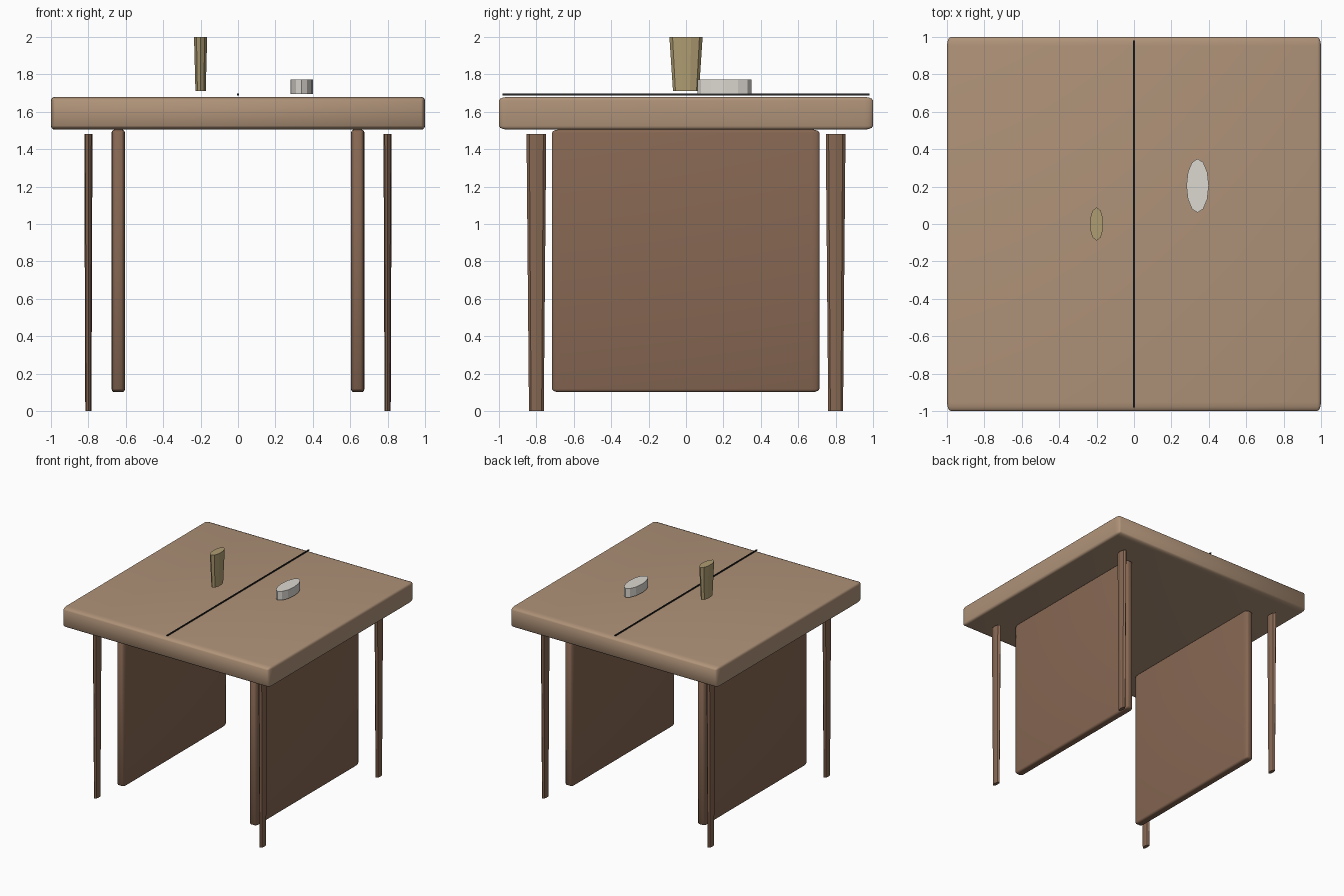
import bpy, bmesh
from mathutils import Matrix

if "Cube" in bpy.data.objects:
    bpy.data.objects.remove(bpy.data.objects["Cube"])


def material(name, rgb):
    m = bpy.data.materials.new(name)
    m.diffuse_color = (*rgb, 1)
    m.use_nodes = True
    m.node_tree.nodes["Principled BSDF"].inputs["Base Color"].default_value = m.diffuse_color
    return m


top_wood = material("top_wood", (0.43, 0.29, 0.19))
dark_wood = material("dark_wood", (0.24, 0.135, 0.085))
black = material("black", (0.02, 0.02, 0.02))
brass = material("brass", (0.43, 0.34, 0.17))
ceramic = material("ceramic", (0.72, 0.69, 0.64))

STRETCH = 2.4  # everything is deeper in y than in x


def finish(name, bm, mat, loc, scale, smooth=False):
    me = bpy.data.meshes.new(name)
    bm.to_mesh(me)
    bm.free()
    me.materials.append(mat)
    ob = bpy.data.objects.new(name, me)
    bpy.context.collection.objects.link(ob)
    ob.location, ob.scale = loc, scale
    if smooth:
        bpy.ops.object.select_all(action='DESELECT')
        ob.select_set(True)
        bpy.context.view_layer.objects.active = ob
        bpy.ops.object.shade_smooth_by_angle(angle=0.6)
    return ob


def box(name, mat, loc, size, bevel=0.0):
    # bevelled in unstretched space, then stretched in y
    bm = bmesh.new()
    bmesh.ops.create_cube(bm, size=1)
    bm.transform(Matrix.Diagonal((size[0], size[1] / STRETCH, size[2], 1)))
    if bevel:
        bmesh.ops.bevel(bm, geom=bm.edges[:], offset=bevel, segments=3,
                        profile=0.5, affect='EDGES')
    return finish(name, bm, mat, loc, (1, STRETCH, 1), bevel > 0)


def tapered(name, mat, x, y, z0, z1, r0, r1, sides):
    bm = bmesh.new()
    bmesh.ops.create_cone(bm, cap_ends=True, segments=sides,
                          radius1=r0, radius2=r1, depth=z1 - z0)
    return finish(name, bm, mat, (x, y, (z0 + z1) / 2), (1, STRETCH, 1))


# table top with centre seam
box("table_top", top_wood, (0, 0, 1.592), (2, 2, 0.175), 0.02)
box("centre_seam", black, (0, 0, 1.692), (0.009, 1.96, 0.009))

# folded side leaves and corner legs
for sx, side in ((-1, "left"), (1, "right")):
    box(f"{side}_drop_leaf", dark_wood, (sx * 0.64, -0.002, 0.803),
        (0.072, 1.43, 1.405), 0.018)
    for sy, end in ((-1, "front"), (1, "back")):
        tapered(f"{end}_{side}_leg", dark_wood, sx * 0.8, sy * 0.8,
                0, 1.48, 0.0165, 0.022, 8)

# vase and dish standing on the top
tapered("vase", brass, -0.2, 0, 1.71, 2.0, 0.029, 0.037, 10)
tapered("dish", ceramic, 0.34, 0.205, 1.695, 1.772, 0.06, 0.06, 12)
